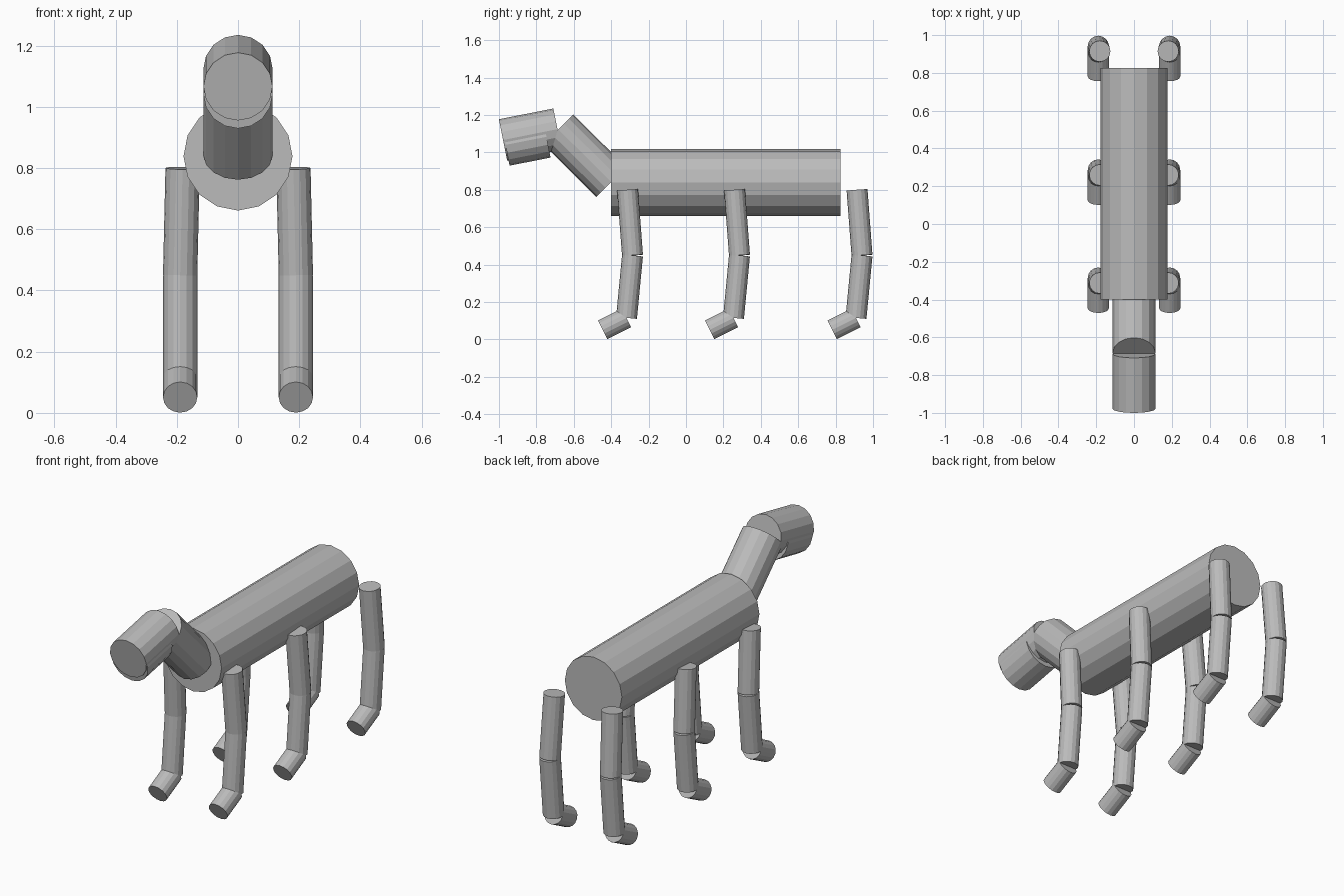
import bpy, bmesh
from mathutils import Vector, Matrix

if "Cube" in bpy.data.objects:
    bpy.data.objects.remove(bpy.data.objects["Cube"])

SIDES = 16
grey = bpy.data.materials.new("plain grey")
grey.diffuse_color = (0.5, 0.5, 0.5, 1)
grey.use_nodes = True
grey.node_tree.nodes["Principled BSDF"].inputs["Base Color"].default_value = grey.diffuse_color


def tube(name, start, end, radius):
    """Flat-faced capped cylinder running between two points."""
    start, end = Vector(start), Vector(end)
    z = (end - start).normalized()
    x = Vector((1, 0, 0))
    y = z.cross(x).normalized()
    x = y.cross(z)
    frame = Matrix((x, y, z)).transposed().to_4x4()
    frame.translation = (start + end) / 2
    bm = bmesh.new()
    bmesh.ops.create_cone(bm, cap_ends=True, segments=SIDES, radius1=radius,
                          radius2=radius, depth=(end - start).length)
    mesh = bpy.data.meshes.new(name)
    bm.to_mesh(mesh)
    bm.free()
    mesh.materials.append(grey)
    obj = bpy.data.objects.new(name, mesh)
    obj.matrix_world = frame
    bpy.context.collection.objects.link(obj)
    return obj


# Trunk, neck, head and jaw
tube("body", (0, -0.40, 0.839), (0, 0.825, 0.839), 0.178)
tube("neck", (0, -0.40, 0.842), (0, -0.682, 1.122), 0.113)
tube("head", (0, -0.687, 1.124), (0, -0.978, 1.066), 0.113)
tube("jaw", (0, -0.746, 1.083), (0, -0.965, 1.040), 0.113)

# Three pairs of jointed legs
LEG_RADIUS = 0.056
for row, dy in (("front", 0), ("middle", 0.572), ("rear", 1.227)):
    for side, s in (("left", 1), ("right", -1)):
        hip = (s * 0.181, -0.3125 + dy, 0.799)
        knee = (s * 0.189, -0.286 + dy, 0.449)
        ankle = (s * 0.189, -0.318 + dy, 0.115)
        toe = (s * 0.189, -0.446 + dy, 0.051)
        tube(f"{row}_{side}_upper_leg", hip, knee, LEG_RADIUS)
        tube(f"{row}_{side}_lower_leg", knee, ankle, LEG_RADIUS)
        tube(f"{row}_{side}_foot", ankle, toe, LEG_RADIUS)
